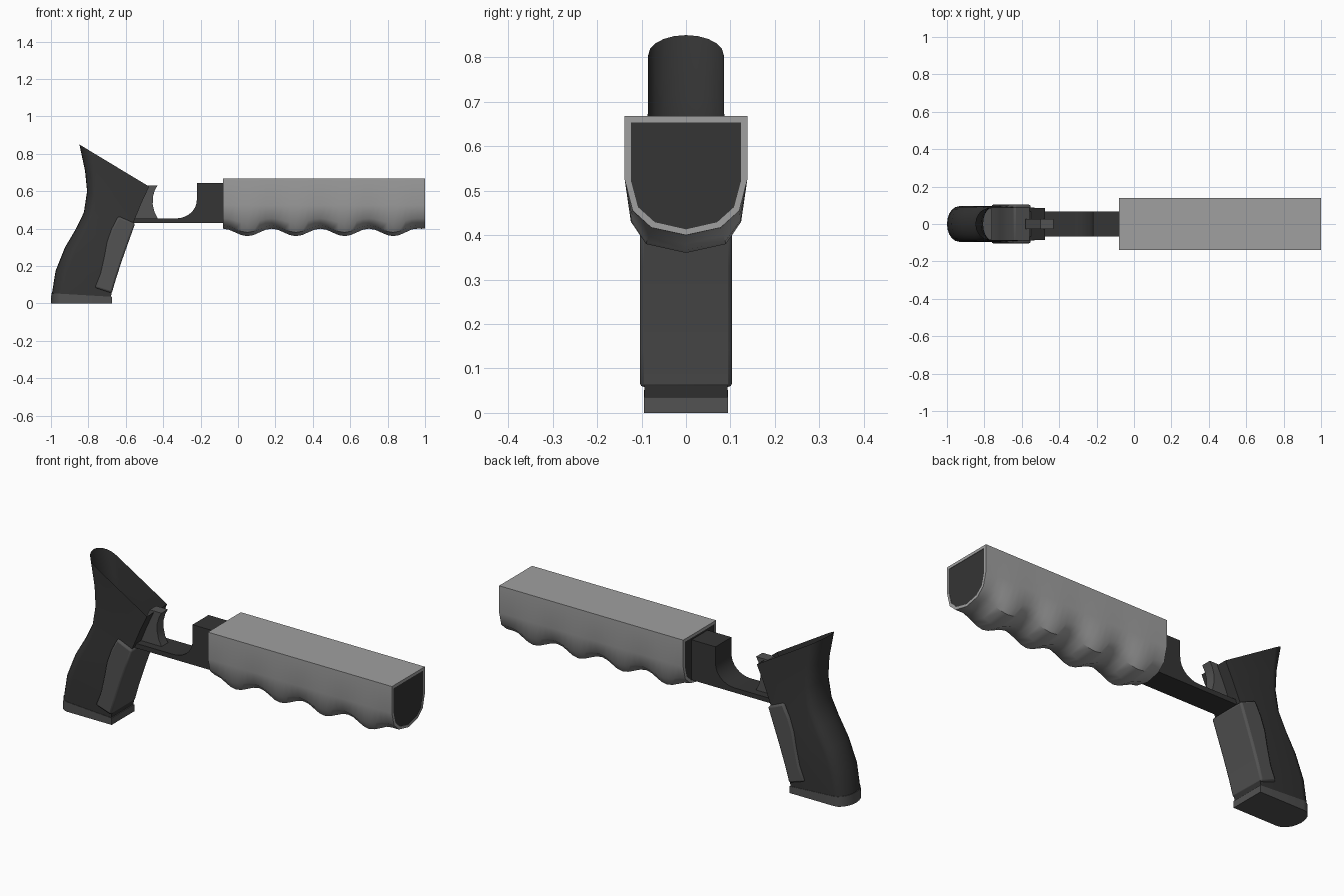
import bpy, bmesh, math

if "Cube" in bpy.data.objects:
    bpy.data.objects.remove(bpy.data.objects["Cube"])


def material(name, v):
    m = bpy.data.materials.new(name)
    m.diffuse_color = (v, v, v, 1)
    m.use_nodes = True
    m.node_tree.nodes["Principled BSDF"].inputs["Base Color"].default_value = m.diffuse_color
    return m


DARK = material("dark", 0.035)
MID = material("mid", 0.085)
LIGHT = material("light", 0.35)


def finish(name, bm, mat, angle=30):
    bmesh.ops.recalc_face_normals(bm, faces=bm.faces)
    me = bpy.data.meshes.new(name)
    bm.to_mesh(me)
    bm.free()
    ob = bpy.data.objects.new(name, me)
    bpy.context.collection.objects.link(ob)
    me.materials.append(mat)
    bpy.ops.object.select_all(action='DESELECT')
    ob.select_set(True)
    bpy.context.view_layer.objects.active = ob
    bpy.ops.object.shade_smooth_by_angle(angle=math.radians(angle))
    return ob


def loft(name, rings, mat, caps=True, wrap=False, angle=30):
    bm = bmesh.new()
    vs = [[bm.verts.new(p) for p in r] for r in rings]
    n = len(rings[0])
    for a, b in zip(vs, vs[1:] + ([vs[0]] if wrap else [])):
        for i in range(n):
            j = (i + 1) % n
            bm.faces.new((a[i], a[j], b[j], b[i]))
    if caps and not wrap:
        bm.faces.new(vs[0])
        bm.faces.new(vs[-1])
    return finish(name, bm, mat, angle)


def plate(name, profile, half, mat, bevel=0, angle=30):
    """Side profile in x-z extruded across y."""
    ob = loft(name, [[(x, y, z) for x, z in profile] for y in (-half, half)], mat, angle=angle)
    if bevel:
        mod = ob.modifiers.new("bevel", 'BEVEL')
        mod.width, mod.segments, mod.limit_method = bevel, 2, 'ANGLE'
        mod.angle_limit = math.radians(50)
    return ob


def mirrored(half):
    """Half section (y, z) from top corner to bottom centre -> closed section."""
    return half + [(-y, z) for y, z in half[-2::-1]]


# Fore grip shell with four finger swells
OUTER = [(.138, .668), (.138, .525), (.120, .455), (.078, .417), (0, .400)]
SWELL = [(.138, .668), (.138, .525), (.124, .430), (.090, .380), (0, .360)]
INNER = [(.124, .653), (.124, .523), (.108, .463), (.070, .429), (0, .413)]


def shell_ring(x):
    f = 0.5 + 0.5 * math.cos(2 * math.pi * (x - 0.05) / 0.26)
    f = max(f, 0) if x < 0.9 else f * (1 - x) / 0.1
    if x < -0.07:
        f = 0
    return [(x, y, z) for y, z in mirrored(
        [(a[0] + (b[0] - a[0]) * f, a[1] + (b[1] - a[1]) * f) for a, b in zip(OUTER, SWELL)])]


def straight_ring(x):
    return [(x, y, z) for y, z in mirrored(INNER)]


xs = [-0.08] + [0.05 + 0.26 * k / 8 for k in range(-3, 29)] + [0.98, 1.0]
loft("fore_grip_shell", [shell_ring(x) for x in xs] + [straight_ring(1.0), straight_ring(-0.08)],
     LIGHT, wrap=True, angle=35)

# Dark core filling the shell
loft("fore_grip_core", [straight_ring(-0.078), straight_ring(0.998)], DARK)

# Connecting frame with curved cut-out
arc = [(-0.33 + 0.11 * math.sin(t), 0.555 - 0.10 * math.cos(t))
       for t in (k * math.pi / 16 for k in range(9))]
plate("connecting_frame", [(-0.56, 0.43), (-0.08, 0.43), (-0.08, 0.643), (-0.22, 0.643)]
      + arc[::-1] + [(-0.56, 0.455)], 0.067, DARK)


# Rear handle: D-shaped sections, open at the slanted top
def d_ring(b, f, w):
    def pt(u, y):
        return (b[0] + (f[0] - b[0]) * u, y, b[1] + (f[1] - b[1]) * u)
    nose = [pt(0.2 * (1 - math.cos(t)), w * math.sin(t))
            for t in (math.pi * (k / 10 - 0.5) for k in range(11))]
    return nose + [pt(1, w), pt(1, -w)]


BACK = [(-.995, .053), (-.975, .176), (-.925, .30), (-.866, .40),
        (-.824, .487), (-.807, .60), (-.818, .71), (-.848, .85)]
FRONT = [(-.68, .035), (-.66, .13), (-.632, .22), (-.602, .31),
         (-.572, .40), (-.552, .45), (-.515, .54), (-.475, .625)]
WIDTH = [.093, .095, .095, .094, .091, .088, .086, .085]
loft("handle", [d_ring(*a) for a in zip(BACK, FRONT, WIDTH)], DARK, caps=False)

# Handle base plate
loft("handle_base", [d_ring((-1, 0), (-.675, 0), .095),
                     d_ring((-.998, .055), (-.675, .036), .095)], MID)

# Front strap pad on the handle
plate("front_strap", [(-.765, .085), (-.735, .16), (-.715, .25), (-.70, .33), (-.675, .40),
                      (-.64, .467), (-.55, .428), (-.585, .33), (-.617, .24), (-.65, .14),
                      (-.675, .055)], 0.104, MID, bevel=0.01)

# Trigger with concave front
plate("trigger", [(-.58, .455), (-.43, .455), (-.447, .49), (-.456, .53), (-.455, .57),
                  (-.445, .605), (-.43, .632), (-.50, .632)], 0.027, MID)
